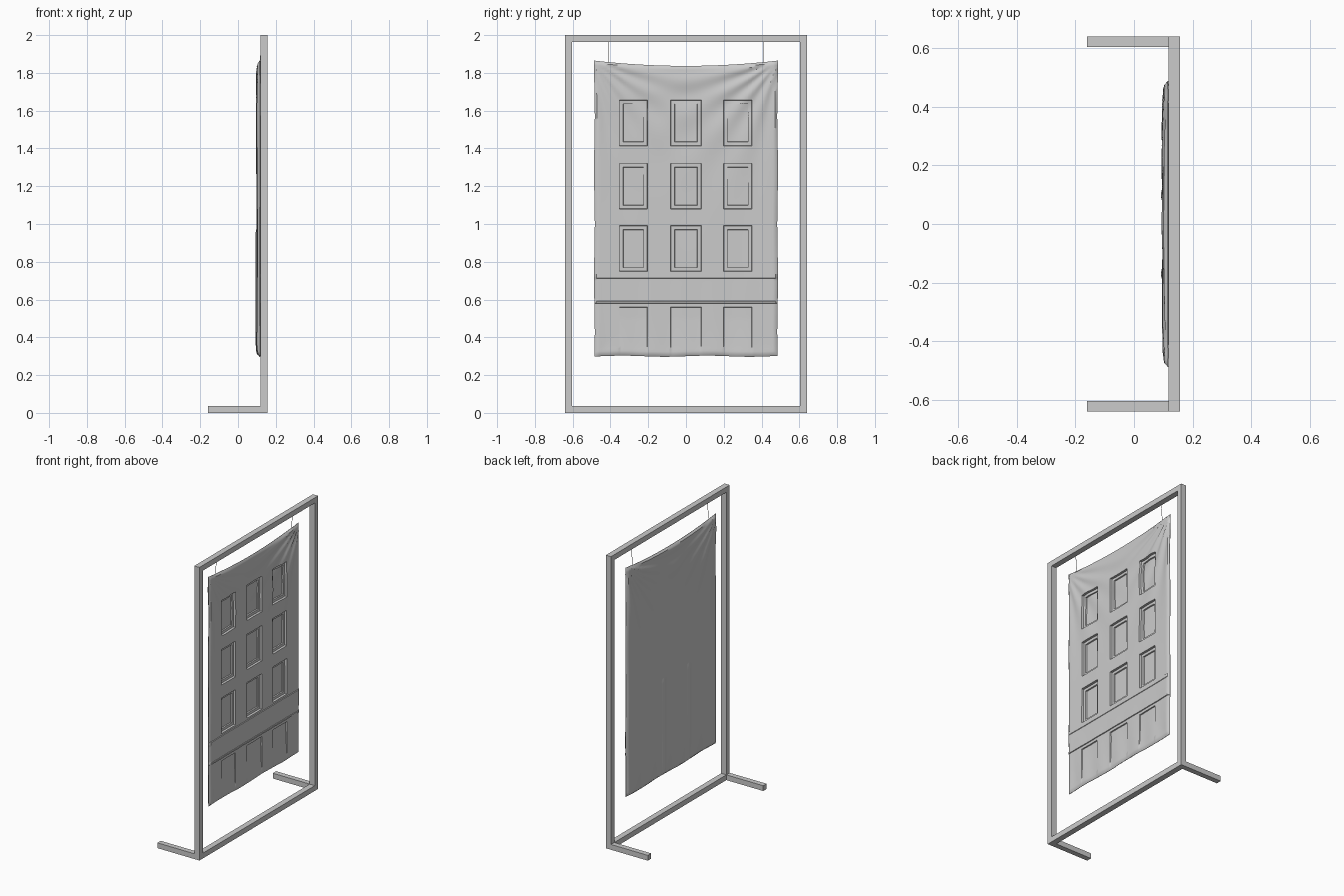
import bpy, bmesh, math
from mathutils import Vector

if "Cube" in bpy.data.objects:
    bpy.data.objects.remove(bpy.data.objects["Cube"])


def box(name, lo, hi):
    lo, hi = Vector(lo), Vector(hi)
    bm = bmesh.new()
    bmesh.ops.create_cube(bm, size=1)
    for v in bm.verts:
        v.co = (lo + hi) / 2 + Vector(a * b for a, b in zip(v.co, hi - lo))
    return finish(name, bm)


def finish(name, bm):
    me = bpy.data.meshes.new(name)
    bmesh.ops.recalc_face_normals(bm, faces=bm.faces)
    bm.to_mesh(me)
    bm.free()
    ob = bpy.data.objects.new(name, me)
    bpy.context.collection.objects.link(ob)
    return ob


# Standing frame with feet pointing to -x
X0, X1, W, T = 0.118, 0.157, 0.64, 0.036
box("top_bar", (X0, -W, 2 - T), (X1, W, 2))
box("bottom_bar", (X0, -W + T, 0), (X1, W - T, T))
for s, side in ((-1, "left"), (1, "right")):
    ya, yb = sorted((s * W, s * (W - T)))
    box(side + "_post", (X0, ya, 0), (X1, yb, 2 - T))
    box(side + "_foot", (-0.16, ya, 0), (X0, yb, T))

# Banner layout
HALF, ZB, ZT = 0.485, 0.30, 1.865
COLS = ((-0.352, -0.205), (-0.08, 0.08), (0.2, 0.348))
ROWS = ((0.75, 0.99), (1.08, 1.32), (1.415, 1.655))
IN = 0.02
LEDGES = ((0.58, 0.592), (0.712, 0.735))


def lines(lo, hi, edges, step=0.013):
    # Grid coordinates, doubled at every step edge
    keys = sorted({lo, hi} | {e + d for e in edges for d in (-0.001, 0.001)})
    out = [lo]
    for a, b in zip(keys, keys[1:]):
        n = max(1, math.ceil((b - a) / step))
        out += [a + (b - a) * i / n for i in range(1, n + 1)]
    return out


def within(v, span, inset=0.0):
    return span[0] + inset < v < span[1] - inset


def relief(y, z):
    # Windows, ledges and shop openings on the printed side
    h = 0.0
    for c in COLS:
        for r in ROWS:
            if within(y, c) and within(z, r):
                h -= 0.014
                if within(y, c, IN) and within(z, r, IN):
                    h -= 0.008
        if within(y, c) and z < 0.56:
            h -= 0.007 * min(1, (z - ZB) / 0.2)
    if any(within(z, l) for l in LEDGES):
        h += 0.005
    elif within(z, (0.59, 0.715)):
        h += 0.002
    return h


def folds(y, z):
    # Creases spreading from the two hung corners, ripples near the hem
    f = 0.0
    for s in (-1, 1):
        dy, dz = HALF - s * y + 0.01, ZT + 0.01 - z
        d = math.hypot(dy, dz)
        a = math.atan2(dy, dz)
        f += (0.005 if s > 0 else 0.0035) * math.sin(a * 19 + 0.8) * math.exp(-(d / 0.6) ** 2) * min(1, d / 0.1)
    hem = max(0, 1 - (z - ZB) / 0.4)
    return f + 0.002 * hem * math.sin(38 * y + 5 * z)


def rounded(t):
    t = min(1, max(0, t))
    return math.sqrt(1 - (1 - t) ** 2)


def back_fold(y, z):
    # Two long vertical folds on the plain side
    return sum(0.006 * max(0, 1 - ((y - c) / 0.025) ** 2) * min(1, max(0, (0.98 - z) / 0.03))
               for c in (0.10, -0.17))


def point(y, z, front):
    e = min(HALF - abs(y), z - ZB, ZT - z)
    rim, bulge = rounded(e / 0.025), rounded(e / 0.2)
    x = 0.116 - 0.004 * bulge + folds(y, z) * min(1, 0.3 + bulge)
    if front:
        x += 0.001 + 0.011 * rim + relief(y, z) * rim
    else:
        x -= 0.001 + rim * 0.008 + 0.005 * bulge + back_fold(y, z) * rim
    t = (z - ZB) / (ZT - ZB)
    sag = 0.028 * (1 - (y / HALF) ** 2) * max(0, (t - 0.88) / 0.12)
    wave = 0.003 * math.sin(14 * y) * max(0, 1 - t * 6)
    side = 1 + 0.004 * math.sin(11 * z) * max(0, abs(y) - 0.4) / 0.085
    return (x, y * side, z - sag + wave)


# Banner: printed front and plain back joined along the rim
ys = lines(-HALF, HALF, [v for a, b in COLS for v in (a, a + IN, b - IN, b)])
zs = lines(ZB, ZT, [v for a, b in ROWS for v in (a, a + IN, b - IN, b)]
           + [v for l in LEDGES for v in l] + [0.56])
bm = bmesh.new()
for front in (True, False):
    g = [[bm.verts.new(point(y, z, front)) for y in ys] for z in zs]
    for r0, r1 in zip(g, g[1:]):
        for i in range(len(ys) - 1):
            q = (r0[i], r0[i + 1], r1[i + 1], r1[i])
            bm.faces.new(q if front else q[::-1])
    loop = g[0] + [r[-1] for r in g[1:]] + g[-1][-2::-1] + [r[0] for r in g[-2:0:-1]]
    if front:
        first = loop
for i in range(len(loop)):
    j = (i + 1) % len(loop)
    bm.faces.new((first[j], first[i], loop[i], loop[j]))
banner = finish("building_banner", bm)
bpy.context.view_layer.objects.active = banner
banner.select_set(True)
bpy.ops.object.shade_smooth_by_angle(angle=math.radians(35))

# Hanging strings
for s, side in ((-1, "left"), (1, "right")):
    a, b = Vector((0.116, s * 0.41, 1.845)), Vector((0.125, s * 0.41, 1.97))
    bpy.ops.mesh.primitive_cylinder_add(vertices=8, radius=0.0015, depth=(b - a).length, location=(a + b) / 2)
    cord = bpy.context.object
    cord.rotation_euler = (b - a).to_track_quat('Z', 'Y').to_euler()
    cord.name = side + "_string"
